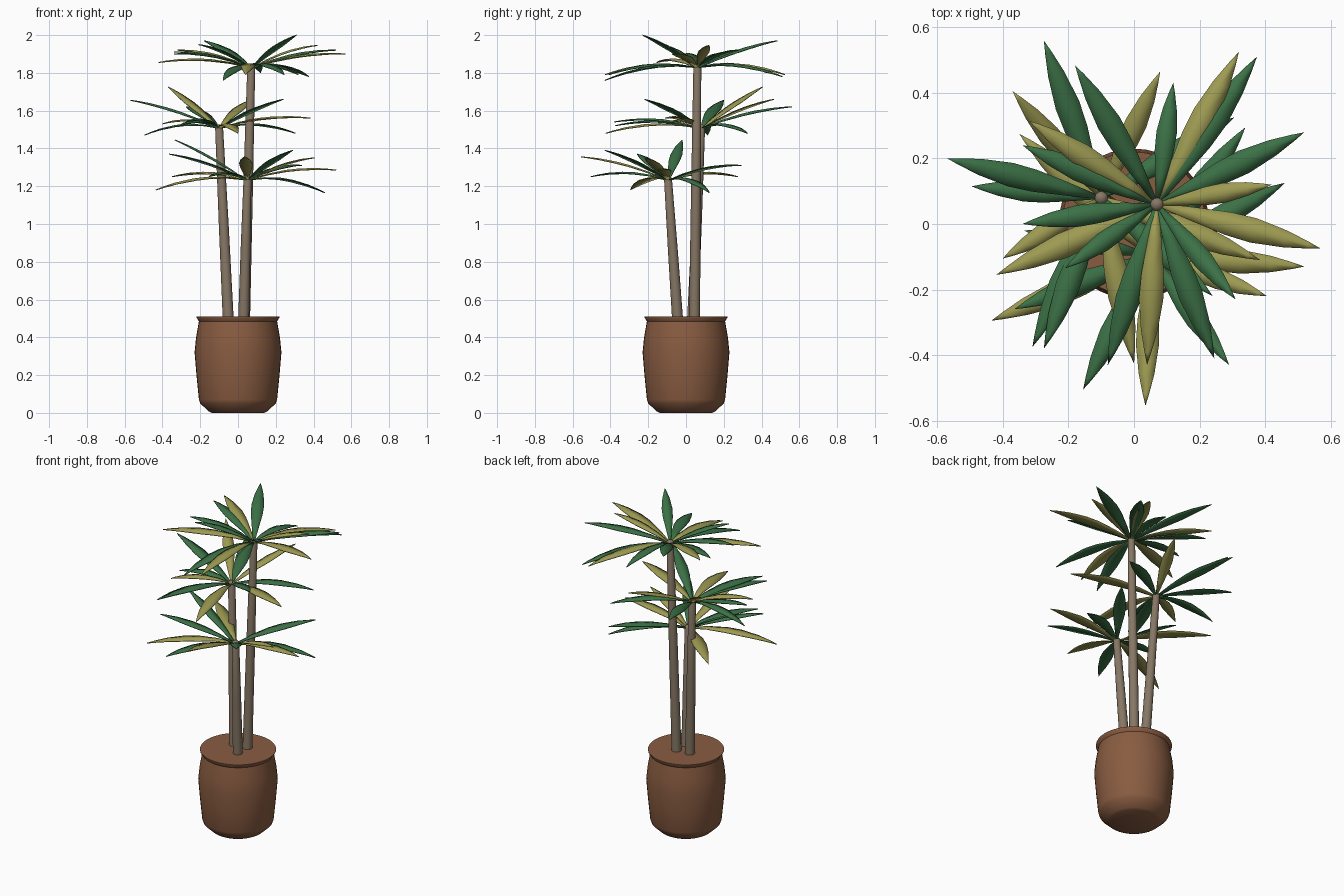
import bpy
import bmesh
import math
from mathutils import Vector

cube = bpy.data.objects.get("Cube")
if cube:
    bpy.data.objects.remove(cube, do_unlink=True)


def make_material(name, color):
    mat = bpy.data.materials.new(name)
    mat.use_nodes = True
    mat.diffuse_color = (*color, 1)
    shader = next(n for n in mat.node_tree.nodes if n.type == 'BSDF_PRINCIPLED')
    shader.inputs["Base Color"].default_value = (*color, 1)
    shader.inputs["Roughness"].default_value = 0.8
    return mat


terracotta = make_material("terracotta", (0.25, 0.107, 0.053))
bark = make_material("bark", (0.24, 0.185, 0.13))
green = make_material("leaf green", (0.045, 0.165, 0.062))
yellow = make_material("leaf yellow green", (0.34, 0.325, 0.085))


def finish(bm, name, materials, angle):
    """Turn a bmesh into a shaded object."""
    mesh = bpy.data.meshes.new(name)
    bm.to_mesh(mesh)
    bm.free()
    for mat in materials:
        mesh.materials.append(mat)
    obj = bpy.data.objects.new(name, mesh)
    bpy.context.collection.objects.link(obj)
    bpy.ops.object.select_all(action='DESELECT')
    obj.select_set(True)
    bpy.context.view_layer.objects.active = obj
    bpy.ops.object.shade_smooth_by_angle(angle=math.radians(angle))
    return obj


def loft(name, rings, mat, sides):
    """Skin round cross-sections given as (centre, radius), closed at both ends."""
    bm = bmesh.new()
    loops = []
    for centre, radius in rings:
        loop = []
        for i in range(sides):
            a = math.tau * i / sides
            loop.append(bm.verts.new(centre + radius * Vector((math.cos(a), math.sin(a), 0))))
        loops.append(loop)
    for low, high in zip(loops, loops[1:]):
        for i in range(sides):
            j = (i + 1) % sides
            bm.faces.new((low[i], low[j], high[j], high[i]))
    bm.faces.new(reversed(loops[0]))
    bm.faces.new(loops[-1])
    return finish(bm, name, [mat], 35)


# Pot, with its filled top
pot_profile = [(0.14, 0), (0.155, 0.008), (0.2, 0.05), (0.207, 0.07), (0.219, 0.19),
               (0.23, 0.32), (0.222, 0.4), (0.207, 0.485), (0.22, 0.505), (0.22, 0.51)]
loft("pot", [(Vector((0, 0, z)), r) for r, z in pot_profile], terracotta, 40)


def trunk(name, base, top):
    """A slim tapering stem with a rounded tip."""
    base, top = Vector(base), Vector(top)
    rings = [(base, 0.029), (base.lerp(top, 0.5), 0.026), (top, 0.021)]
    for a in (30, 60, 85):
        a = math.radians(a)
        rings.append((top + Vector((0, 0, 0.018 * math.sin(a))), 0.021 * math.cos(a)))
    loft(name, rings, bark, 16)


# Half-width of a leaf along its length
leaf_outline = [(0, 0.16), (0.2, 0.55), (0.42, 0.93), (0.58, 1), (0.78, 0.68), (0.92, 0.27)]


def add_leaf(bm, base, tip, index):
    """An arched, slightly folded blade running from base to tip."""
    flat = Vector((tip.x - base.x, tip.y - base.y, 0))
    length = flat.length
    side = Vector((-flat.y, flat.x, 0)).normalized()
    start = base + flat.normalized() * 0.012
    rise = tip.z - base.z
    bend = start.lerp(tip, 0.5) + Vector((0, 0, 0.065 - 0.15 * rise))
    half = 0.012 + 0.05 * length

    rows = []
    for t, w in leaf_outline:
        mid = start * (1 - t) ** 2 + bend * 2 * t * (1 - t) + tip * t * t
        fold = Vector((0, 0, 0.2 * half * w))
        rows.append([bm.verts.new(p) for p in
                     (mid - side * half * w - fold, mid, mid + side * half * w - fold)])
    point = bm.verts.new(tip)
    faces = []
    for a, b in zip(rows, rows[1:]):
        for k in (0, 1):
            faces.append(bm.faces.new((a[k + 1], a[k], b[k], b[k + 1])))
    for k in (0, 1):
        faces.append(bm.faces.new((rows[-1][k + 1], rows[-1][k], point)))
    for face in faces:
        face.material_index = index
    bmesh.ops.recalc_face_normals(bm, faces=faces)
    if sum(f.normal.z for f in faces) < 0:
        bmesh.ops.reverse_faces(bm, faces=faces)


def crown(name, centre, green_tips, yellow_tips):
    """A rosette of leaves around the top of one trunk."""
    bm = bmesh.new()
    for index, tips in enumerate((green_tips, yellow_tips)):
        for tip in tips:
            add_leaf(bm, Vector(centre), Vector(tip), index)
    obj = finish(bm, name, [green, yellow], 30)
    solid = obj.modifiers.new("thickness", 'SOLIDIFY')
    solid.thickness = 0.005
    solid.offset = 0


# Tall stem and crown
tall_top = (0.07, 0.06, 1.83)
trunk("tall_trunk", (0.035, 0.045, 0.5), tall_top)
crown("tall_crown", tall_top,
      [(-.18, .485, 1.97), (.31, -.23, 2), (.52, .28, 1.92), (.375, .51, 1.78),
       (-.08, -.43, 1.76), (-.34, 0, 1.9), (-.34, .24, 1.91), (-.21, -.135, 1.95),
       (.245, -.41, 1.79), (.12, .43, 1.8)],
      [(.42, .12, 1.945), (.57, -.075, 1.9), (.32, .525, 1.79), (.04, -.43, 1.79),
       (-.32, .315, 1.92), (-.42, -.155, 1.855)])

# Middle stem and crown
middle_top = (-0.1, 0.08, 1.51)
trunk("middle_trunk", (-0.052, 0.035, 0.5), middle_top)
crown("middle_crown", middle_top,
      [(-.57, .2, 1.655), (-.495, .115, 1.47), (-.275, .56, 1.62), (.305, .325, 1.48),
       (-.31, -.375, 1.52), (-.275, -.38, 1.54), (.24, -.22, 1.66)],
      [(-.37, .405, 1.725), (.08, .465, 1.66), (.385, -.11, 1.56), (0, -.425, 1.48),
       (-.4, -.105, 1.53)])

# Short stem and crown
short_top = (0.05, -0.095, 1.235)
trunk("short_trunk", (0.03, -0.045, 0.5), short_top)
crown("short_crown", short_top,
      [(-.335, -.02, 1.445), (-.365, -.26, 1.37), (.46, .125, 1.165), (.29, -.43, 1.39),
       (.34, .295, 1.31), (-.155, -.505, 1.25)],
      [(-.435, -.295, 1.18), (.52, -.13, 1.285), (.405, -.22, 1.35), (-.35, .275, 1.25),
       (.035, -.555, 1.355)])
